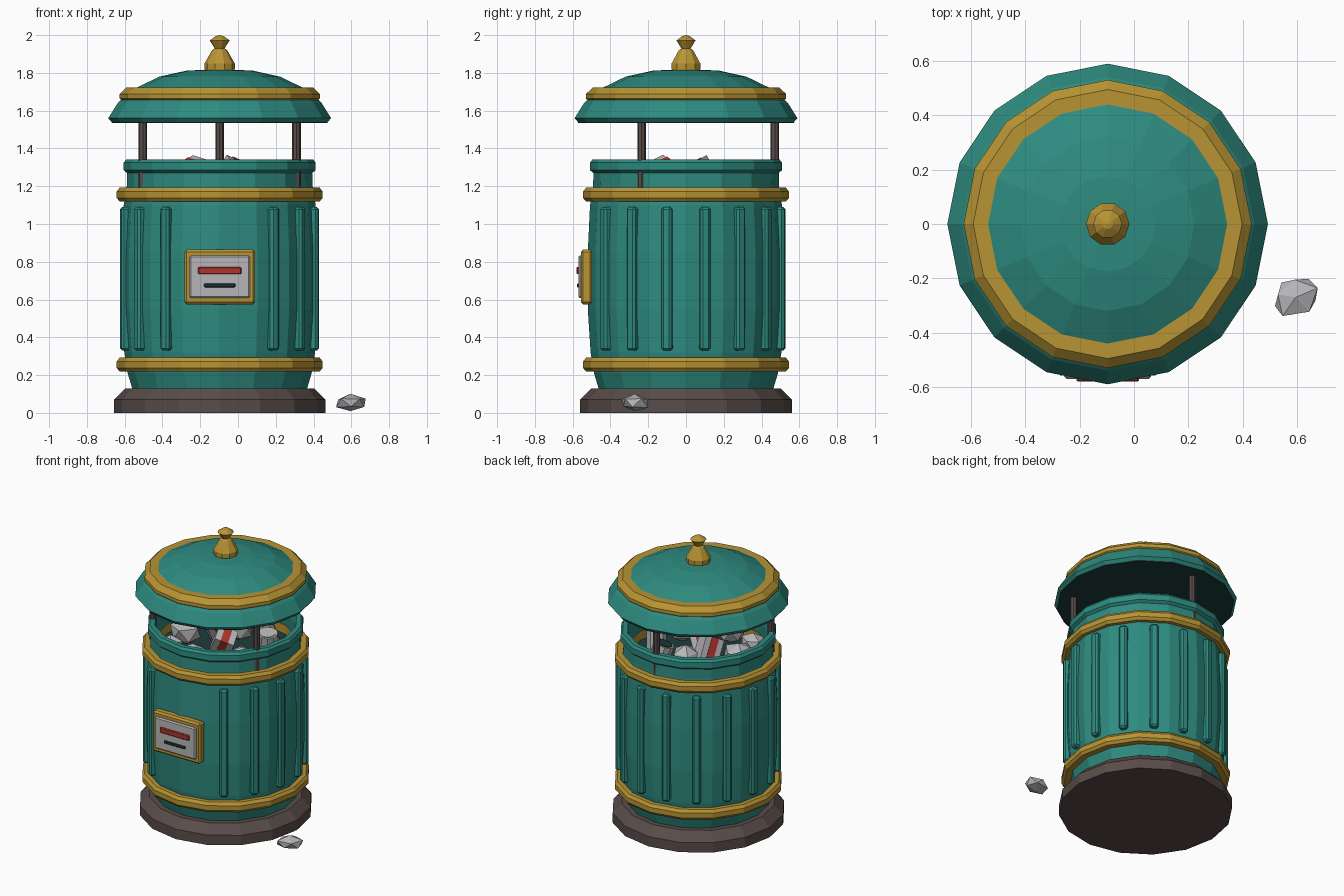
import bpy, bmesh, math, random
from mathutils import Matrix, Vector, Euler

if "Cube" in bpy.data.objects:
    bpy.data.objects.remove(bpy.data.objects["Cube"], do_unlink=True)

random.seed(4)
AXIS = Vector((-0.097, 0, 0))
SIDES = 16


def material(name, r, g, b):
    m = bpy.data.materials.new(name)
    m.use_nodes = True
    m.diffuse_color = (r, g, b, 1)
    m.node_tree.nodes["Principled BSDF"].inputs["Base Color"].default_value = (r, g, b, 1)
    return m


TEAL = material("teal paint", 0.027, 0.258, 0.216)
GOLD = material("gold trim", 0.479, 0.296, 0.034)
BROWN = material("brown iron", 0.098, 0.072, 0.065)
GREY = material("pale grey", 0.47, 0.47, 0.485)
RED = material("red", 0.445, 0.034, 0.027)
DARK = material("dark teal", 0.012, 0.045, 0.045)


def finish(name, bm, mat, loc=(0, 0, 0), rot=(0, 0, 0)):
    bmesh.ops.recalc_face_normals(bm, faces=bm.faces)
    mesh = bpy.data.meshes.new(name)
    bm.to_mesh(mesh)
    bm.free()
    mesh.materials.append(mat)
    ob = bpy.data.objects.new(name, mesh)
    ob.location = AXIS + Vector(loc)
    ob.rotation_euler = rot
    bpy.context.collection.objects.link(ob)
    return ob


def lathe(name, profile, mat, sides=SIDES, closed=False):
    """Turn a (radius, height) profile round the upright axis."""
    bm = bmesh.new()
    rings = []
    for i in range(sides):
        a = math.tau * i / sides
        rings.append([bm.verts.new((r * math.cos(a), r * math.sin(a), z)) for r, z in profile])
    n = len(profile)
    for i in range(sides):
        p, q = rings[i], rings[(i + 1) % sides]
        for j in range(n if closed else n - 1):
            k = (j + 1) % n
            bm.faces.new((p[j], q[j], q[k], p[k]))
    bmesh.ops.remove_doubles(bm, verts=bm.verts, dist=1e-5)
    return finish(name, bm, mat)


def box(name, size, loc, mat, rot=(0, 0, 0), bevel=0.0):
    bm = bmesh.new()
    bmesh.ops.create_cube(bm, size=1)
    bmesh.ops.scale(bm, vec=size, verts=bm.verts)
    if bevel:
        bmesh.ops.bevel(bm, geom=bm.edges[:], offset=bevel, segments=1, affect='EDGES')
    return finish(name, bm, mat, loc, rot)


def cylinder(name, r, h, loc, mat, sides=8, rot=(0, 0, 0)):
    bm = bmesh.new()
    bmesh.ops.create_cone(bm, cap_ends=True, segments=sides, radius1=r, radius2=r, depth=h)
    return finish(name, bm, mat, loc, rot)


def chunk(name, size, loc, mat, spin=0.0):
    """Crumpled low-poly lump."""
    bm = bmesh.new()
    bmesh.ops.create_icosphere(bm, subdivisions=1, radius=0.5)
    for v in bm.verts:
        v.co *= random.uniform(0.85, 1.1)
    bmesh.ops.scale(bm, vec=size, verts=bm.verts)
    return finish(name, bm, mat, loc, (0, 0, spin))


# Plinth and hollow barrel
lathe("plinth", [(0, 0), (0.56, 0), (0.56, 0.07), (0.50, 0.13), (0, 0.13)], BROWN)
lathe("barrel", [(0.46, 0.12), (0.487, 0.21), (0.505, 0.32), (0.52, 0.55), (0.52, 0.85),
                 (0.508, 1.10), (0.492, 1.20), (0.490, 1.27), (0.508, 1.285), (0.508, 1.325),
                 (0.495, 1.342), (0.462, 1.342), (0.455, 1.28), (0.465, 1.10)], TEAL)
lathe("barrel_floor", [(0, 1.13), (0.48, 1.13)], DARK)

# Gold hoops
for name, z in (("lower_hoop", 0.22), ("upper_hoop", 1.12)):
    lathe(name, [(0.455, z), (0.53, z), (0.545, z + 0.018), (0.545, z + 0.052),
                 (0.53, z + 0.072), (0.455, z + 0.072)], GOLD, closed=True)

# Upright ribs on every side except the two behind the plaque
for i in range(1, SIDES - 1):
    a = -math.pi / 2 + math.tau * (i + 0.5) / SIDES
    box("rib", (0.05, 0.055, 0.76), (0.509 * math.cos(a), 0.509 * math.sin(a), 0.71),
        TEAL, (0, 0, a), 0.012)

# Front plaque
box("plaque_frame", (0.375, 0.06, 0.29), (0, -0.527, 0.72), GOLD, bevel=0.012)
box("plaque_panel", (0.32, 0.06, 0.225), (0, -0.54, 0.72), GREY, bevel=0.008)
box("plaque_red_bar", (0.23, 0.03, 0.038), (0, -0.565, 0.753), RED, bevel=0.005)
box("plaque_slot", (0.165, 0.03, 0.02), (0, -0.563, 0.675), DARK, bevel=0.004)

# Lid posts
for i in range(3):
    a = math.radians(90 + 120 * i)
    cylinder("lid_post", 0.023, 0.40, (0.47 * math.cos(a), 0.47 * math.sin(a), 1.36), BROWN)

# Lid, its lining, gold band and finial
lathe("lid", [(0.572, 1.54), (0.59, 1.56), (0.54, 1.64), (0.515, 1.665), (0.46, 1.71),
              (0.44, 1.722), (0.32, 1.78), (0.175, 1.812), (0, 1.82)], TEAL)
lathe("lid_lining", [(0, 1.535), (0.57, 1.535), (0.575, 1.545), (0, 1.545)], DARK)
lathe("lid_band", [(0.48, 1.652), (0.515, 1.652), (0.53, 1.664), (0.53, 1.688),
                   (0.495, 1.722), (0.43, 1.722)], GOLD, closed=True)
lathe("finial", [(0, 1.80), (0.075, 1.805), (0.08, 1.82), (0.08, 1.85), (0.04, 1.92),
                 (0.026, 1.93), (0.053, 1.972), (0.02, 1.995), (0, 2.0)], GOLD, sides=10)

# Rubbish: crumpled lumps
for x, y, s in ((-0.04, -0.31, 0.2), (-0.02, 0.17, 0.19), (-0.29, -0.04, 0.22),
                (0.24, -0.17, 0.2), (-0.22, 0.25, 0.2), (-0.25, -0.26, 0.17)):
    chunk("crumpled_paper", (s, s, s * 0.85), (x, y, 1.205), GREY, x * 9)

# Rubbish: striped cartons with a red band
for x, y, rot in ((0.06, -0.12, (0.45, 0.35, 0.5)), (-0.13, 0.08, (0.3, -0.4, 0.9))):
    box("carton", (0.13, 0.12, 0.2), (x, y, 1.235), GREY, rot)
    box("carton_band", (0.05, 0.128, 0.207), (x, y, 1.235), RED, rot)

# Rubbish: cans
for x, y, rot in ((0.28, 0.07, (0.15, 0.1, 0)), (0.11, 0.28, (0.2, -0.25, 0))):
    cylinder("can", 0.068, 0.2, (x, y, 1.21), GREY, 10, rot)
    turn = Euler(rot).to_matrix()
    cylinder("can_top", 0.055, 0.008, Vector((x, y, 1.21)) + turn @ Vector((0, 0, 0.101)),
             DARK if y > 0.2 else GREY, 10, rot)

# Loose lump on the ground beside the bin
chunk("ground_litter", (0.18, 0.155, 0.095), (0.692, -0.27, 0.052), GREY, 0.4)
